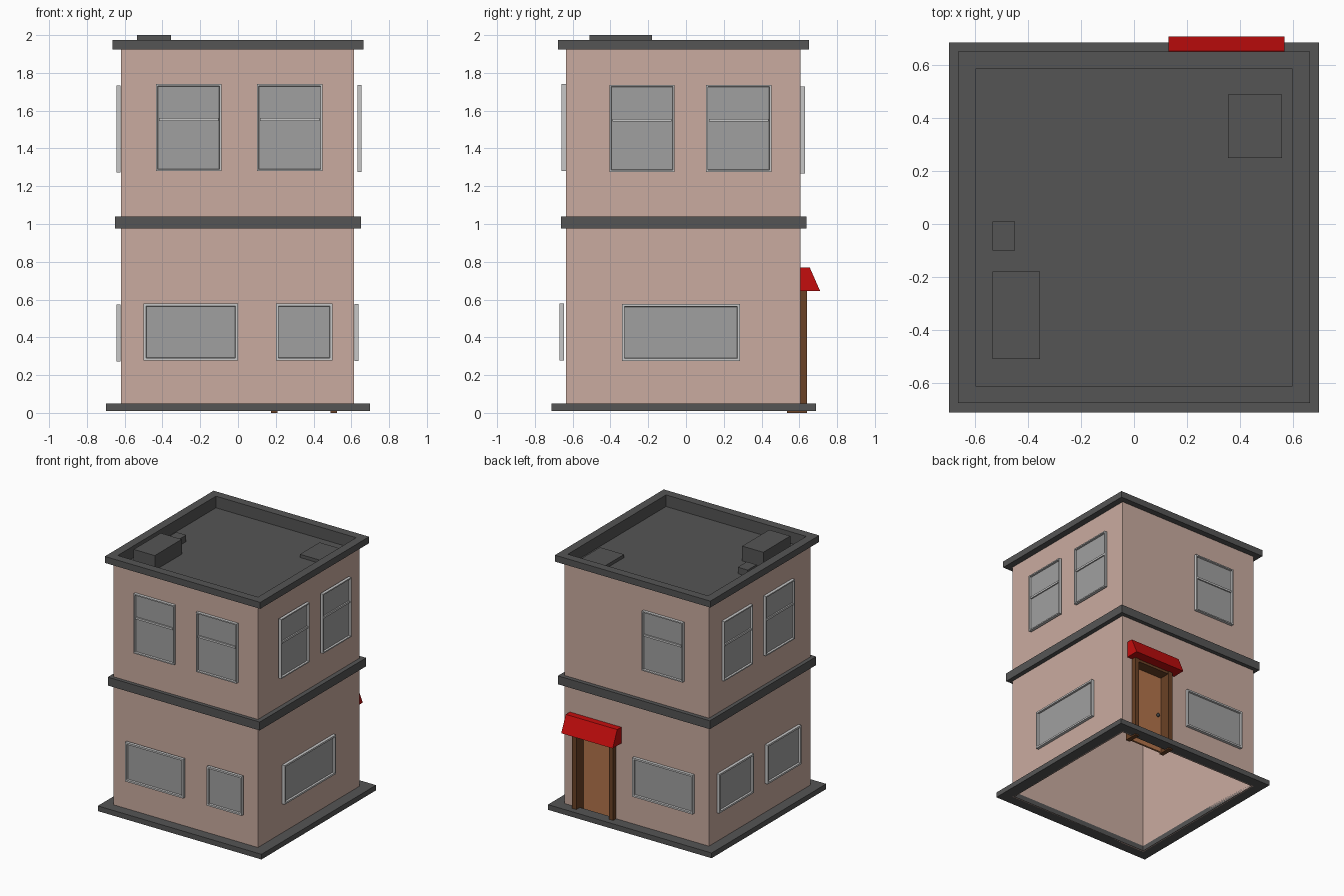
import bpy, bmesh
from mathutils import Vector

cube = bpy.data.objects.get("Cube")
if cube:
    bpy.data.objects.remove(cube, do_unlink=True)


def material(name, rgb):
    m = bpy.data.materials.new(name)
    m.use_nodes = True
    m.diffuse_color = (*rgb, 1)
    m.node_tree.nodes["Principled BSDF"].inputs["Base Color"].default_value = (*rgb, 1)
    return m


WALL = material("pink_plaster", (0.59, 0.41, 0.35))
TRIM = material("dark_grey_trim", (0.091, 0.091, 0.091))
FRAME = material("light_grey_frame", (0.57, 0.57, 0.57))
GLASS = material("grey_glass", (0.352, 0.352, 0.352))
RED = material("red_awning", (0.55, 0.004, 0.004))
POST = material("dark_brown_wood", (0.147, 0.054, 0.019))
DOOR = material("light_brown_wood", (0.45, 0.175, 0.07))
METAL = material("dark_metal", (0.05, 0.05, 0.05))


def finish(name, bm, *mats):
    mesh = bpy.data.meshes.new(name)
    bmesh.ops.recalc_face_normals(bm, faces=bm.faces)
    bm.to_mesh(mesh)
    bm.free()
    for m in mats:
        mesh.materials.append(m)
    obj = bpy.data.objects.new(name, mesh)
    bpy.context.scene.collection.objects.link(obj)
    return obj


def box_mesh(x, y, z):
    bm = bmesh.new()
    bmesh.ops.create_cube(bm, size=1)
    for v in bm.verts:
        v.co = Vector(r[0] if c < 0 else r[1] for c, r in zip(v.co, (x, y, z)))
    return bm


def box(name, x, y, z, mat):
    return finish(name, box_mesh(x, y, z), mat)


def ring(name, half, mid_y, profile, mat):
    """Sweep a closed (inset, height) profile around a square."""
    bm = bmesh.new()
    loops = []
    for sx, sy in ((-1, -1), (1, -1), (1, 1), (-1, 1)):
        loops.append([bm.verts.new((sx * (half - i), mid_y + sy * (half - i), z))
                      for i, z in profile])
    n = len(profile)
    for k in range(4):
        a, b = loops[k], loops[(k + 1) % 4]
        for j in range(n):
            bm.faces.new((a[j], b[j], b[(j + 1) % n], a[(j + 1) % n]))
    return finish(name, bm, mat)


def flat_ring(name, half, mid_y, inset, z0, z1):
    ring(name, half, mid_y, [(0, z0), (0, z1), (inset, z1), (inset, z0)], TRIM)


# Thin outer walls, open underneath, with a doorway in the back
X, Y, Z = (-0.62, 0.615), (-0.635, 0.605), (0.01, 1.925)
T = 0.01
DX, DZ = (0.175, 0.525), 0.65
back = (Y[1] - T, Y[1])
box("front_wall", X, (Y[0], Y[0] + T), Z, WALL)
box("right_wall", (X[0], X[0] + T), Y, Z, WALL)
box("left_wall", (X[1] - T, X[1]), Y, Z, WALL)
box("back_wall_wide", (X[0], DX[0]), back, Z, WALL)
box("back_wall_narrow", (DX[1], X[1]), back, Z, WALL)
box("back_wall_over_door", DX, back, (DZ, Z[1]), WALL)

# Base, belt and parapet
flat_ring("base_slab", 0.70, -0.013, 0.09, 0.01, 0.05)
flat_ring("floor_belt", 0.65, -0.013, 0.04, 0.975, 1.04)
ring("roof_parapet", 0.665, -0.013, [(0, 1.925), (0, 1.975), (0.065, 1.975),
     (0.065, 1.885), (0.056, 1.885), (0.056, 1.925)], TRIM)

# Roof deck and boxes standing on it
DECK = 1.885
box("roof_deck", (-0.605, 0.605), (-0.62, 0.595), (DECK - 0.015, DECK), TRIM)
box("roof_unit", (-0.535, -0.355), (-0.51, -0.18), (DECK, 2.0), TRIM)
box("roof_vent", (-0.535, -0.45), (-0.10, 0.01), (DECK, 1.935), TRIM)
box("roof_hatch", (0.355, 0.56), (0.25, 0.49), (DECK, 1.91), TRIM)


def window(name, side, span, z, start, border, bar=False):
    """Frame with recessed glass; side is (axis, sign), start is its back plane."""
    axis, sign = side
    out = Vector((sign, 0, 0) if axis == "x" else (0, sign, 0))

    def place(depth0, depth1, heights):
        d = sorted((start + sign * depth0, start + sign * depth1))
        return (d, span, heights) if axis == "x" else (span, d, heights)

    bm = box_mesh(*place(0, 0.023, z))
    bm.normal_update()
    face = max(bm.faces, key=lambda f: f.normal.dot(out))
    bmesh.ops.inset_individual(bm, faces=[face], thickness=border - 0.003)
    bmesh.ops.inset_individual(bm, faces=[face], thickness=0.003, depth=-0.014)
    face.material_index = 1
    finish(name, bm, FRAME, GLASS)
    if bar:
        span = (span[0] + border, span[1] - border)
        box(name + "_bar", *place(0.005, 0.019, (z[0] + 0.266, z[0] + 0.281)), FRAME)


# Each side: outward direction, back planes and height shift, then spans
SIDES = [
    ("front", ("y", -1), -0.635, -0.646, 0.0,
     [(-0.435, -0.088), (0.10, 0.447)], [(-0.50, 0.0), (0.20, 0.50)]),
    ("left", ("x", 1), 0.632, 0.616, -0.004,
     [(-0.405, -0.06), (0.106, 0.452)], [(-0.34, 0.285)]),
    ("back", ("y", 1), 0.606, 0.606, -0.012,
     [(-0.41, -0.06)], [(-0.495, 0.02)]),
    ("right", ("x", -1), -0.621, -0.621, -0.008,
     [(-0.41, -0.06), (0.10, 0.45)], [(-0.49, -0.08), (0.09, 0.51)]),
]
for label, side, up, low, dz, upper, lower in SIDES:
    for i, span in enumerate(upper):
        window(f"{label}_upper_window_{i + 1}", side, span,
               (1.28 + dz, 1.74 + dz), up, 0.016, True)
    for i, span in enumerate(lower):
        window(f"{label}_lower_window_{i + 1}", side, span,
               (0.277 + dz / 2, 0.579 + dz / 2), low, 0.022)

# Recessed door with its frame and knob
for label, x0 in (("right", DX[0]), ("left", DX[1] - 0.035)):
    box(f"door_post_{label}", (x0, x0 + 0.035), (0.535, 0.64), (0, 0.645), POST)
box("door_header", DX, (0.535, 0.635), (0.625, DZ), POST)
box("door", (0.205, 0.495), (0.537, 0.552), (0.01, 0.63), DOOR)
bpy.ops.mesh.primitive_uv_sphere_add(segments=12, ring_count=8, radius=0.014,
                                     location=(0.245, 0.565, 0.30))
knob = bpy.context.object
knob.name = "door_knob"
knob.data.materials.append(METAL)
bpy.ops.object.shade_smooth_by_angle()

# Sloped awning: side profile stretched across the doorway
bm = bmesh.new()
ends = [[bm.verts.new((x, y, z)) for y, z in
         ((0.605, 0.645), (0.71, 0.645), (0.655, 0.77), (0.605, 0.77))]
        for x in (0.13, 0.57)]
for end in ends:
    bm.faces.new(end)
for j in range(4):
    k = (j + 1) % 4
    bm.faces.new((ends[0][j], ends[0][k], ends[1][k], ends[1][j]))
finish("awning", bm, RED)
